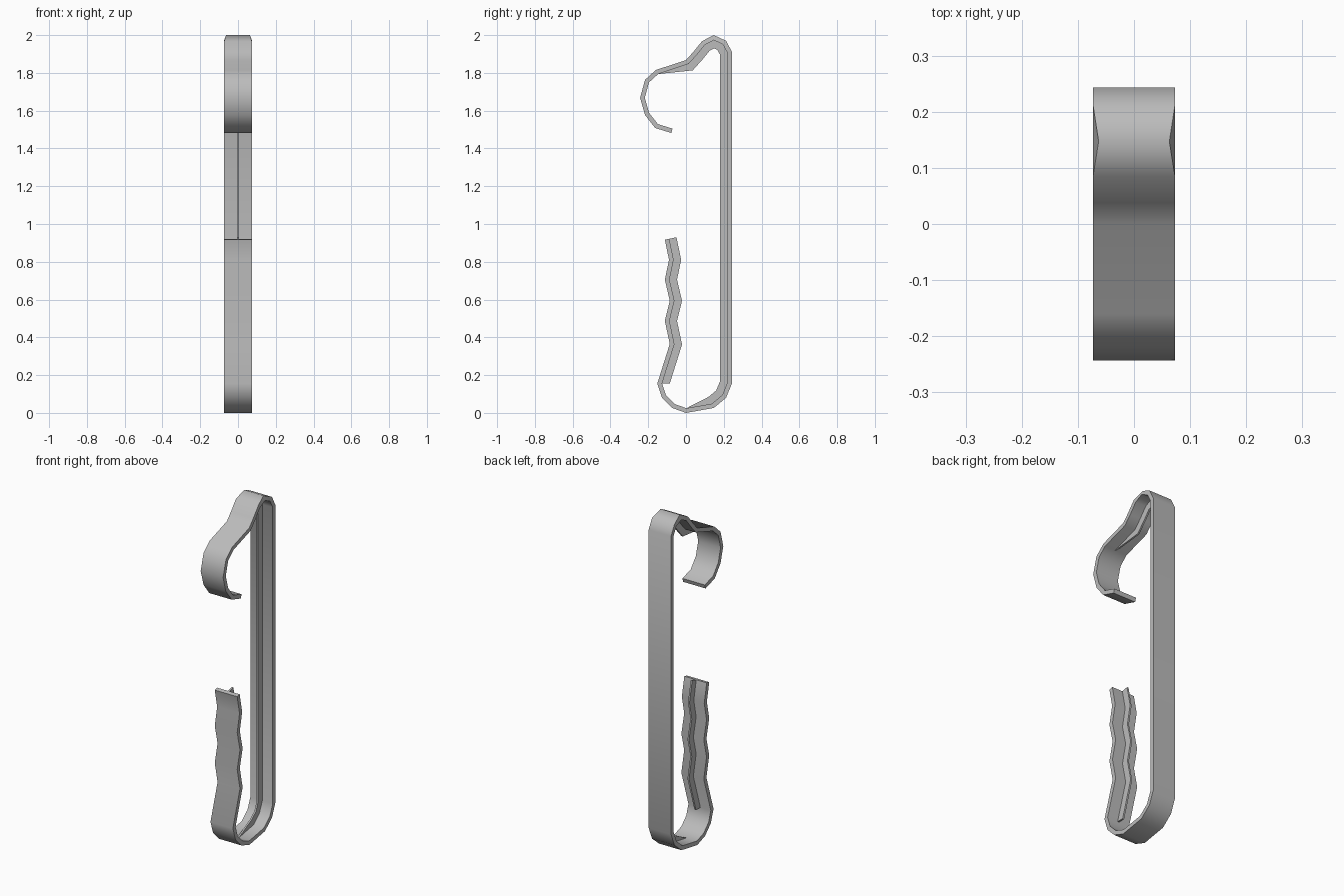
import bpy, bmesh, math
from mathutils import Vector

if "Cube" in bpy.data.objects:
    bpy.data.objects.remove(bpy.data.objects["Cube"], do_unlink=True)

grey = bpy.data.materials.new("plain grey")
grey.use_nodes = True
grey.diffuse_color = (0.5, 0.5, 0.5, 1)
grey.node_tree.nodes["Principled BSDF"].inputs["Base Color"].default_value = (0.5, 0.5, 0.5, 1)

HALF, THICK, RIB_HALF, RIB_DEPTH = 0.073, 0.024, 0.005, 0.063

# Outer side profile (y, z): grip, bottom bend, back, top arch, hook
GRIP = [(-.112, .917), (-.09, .81), (-.112, .705), (-.086, .594),
        (-.112, .487), (-.086, .365), (-.152, .155)]
BOTTOM = [(-.127, .08), (-.073, .026), (0, 0), (.147, .026), (.212, .08), (.243, .155)]
TOP = [(.243, 1.912), (.212, 1.97), (.147, 2), (.085, 1.968), (.038, 1.91), (0, 1.868)]
HOOK = [(-.16, 1.815), (-.217, 1.763), (-.243, 1.668), (-.217, 1.577),
        (-.163, 1.508), (-.078, 1.482)]
path = [Vector(p) for p in GRIP + BOTTOM + TOP + HOOK]
peak = len(GRIP + BOTTOM) + 2


def inward(i):
    """Mitred inward direction at a profile point."""
    normals = []
    for a, b in ((i - 1, i), (i, i + 1)):
        if a >= 0 and b < len(path):
            d = (path[b] - path[a]).normalized()
            normals.append(Vector((-d.y, d.x)))
    n = sum(normals, Vector((0, 0))).normalized()
    return n / n.dot(normals[0])


def sweep(name, sections):
    """Bridge four-cornered sections of (x, y, z) into a closed solid."""
    bm = bmesh.new()
    rings = [[bm.verts.new(c) for c in s] for s in sections]
    for a, b in zip(rings, rings[1:]):
        for k in range(4):
            j = (k + 1) % 4
            bm.faces.new((a[k], a[j], b[j], b[k]))
    bm.faces.new(rings[0])
    bm.faces.new(rings[-1])
    bmesh.ops.recalc_face_normals(bm, faces=bm.faces)
    mesh = bpy.data.meshes.new(name)
    bm.to_mesh(mesh)
    bm.free()
    mesh.materials.append(grey)
    obj = bpy.data.objects.new(name, mesh)
    bpy.context.collection.objects.link(obj)
    bpy.ops.object.select_all(action='DESELECT')
    obj.select_set(True)
    bpy.context.view_layer.objects.active = obj
    bpy.ops.object.shade_smooth_by_angle(angle=math.radians(60))


def section(i, near, far, w_near, w_far):
    a = path[i] + inward(i) * near
    b = path[i] + inward(i) * far
    return [(-w_near, *a), (w_near, *a), (w_far, *b), (-w_far, *b)]


# Bent flat band, slightly narrowed at the top of the arch
sweep("band", [section(i, 0, THICK, HALF - (0.01 if i == peak else 0), HALF)
               for i in range(len(path))])


# Thin stiffening ribs along the middle of the inner face
def rib(name, first, last, taper):
    sweep(name, [section(i, THICK * 0.6,
                         THICK if taper and i in (first, last) else RIB_DEPTH,
                         RIB_HALF, RIB_HALF) for i in range(first, last + 1)])


rib("grip_rib", 0, len(GRIP) - 1, False)
rib("back_rib", len(GRIP) + 2, len(GRIP + BOTTOM + TOP), True)
